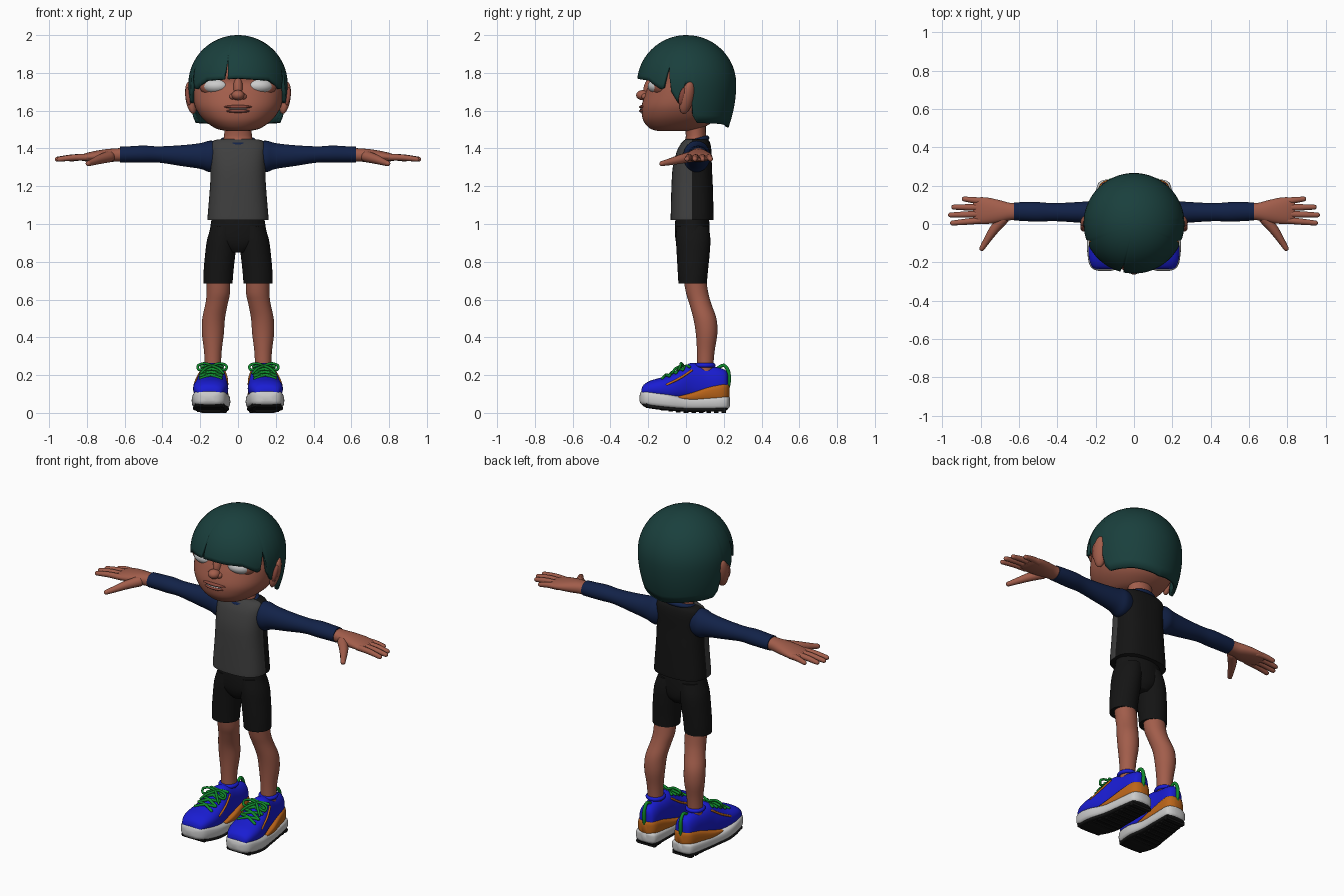
import bpy, bmesh
from math import sin, cos, pi, radians, copysign
from mathutils import Vector, Matrix, Euler

if "Cube" in bpy.data.objects:
    bpy.data.objects.remove(bpy.data.objects["Cube"])

COL = dict(skin=(.36, .11, .07), lip=(.25, .065, .045), hair=(.01, .05, .046), navy=(.006, .016, .065),
           grey=(.05, .05, .05), black=(.007, .007, .007), blue=(.01, .012, .65), green=(.005, .25, .025),
           orange=(.5, .13, .01), white=(.75, .75, .75))
MATS = {}


def mat(c):
    if c not in MATS:
        MATS[c] = bpy.data.materials.new(c)
        MATS[c].diffuse_color = (*COL[c], 1)
    return MATS[c]


def finish(name, bm, color, mirror=False, normals=True):
    if normals:
        bmesh.ops.recalc_face_normals(bm, faces=bm.faces)
    me = bpy.data.meshes.new(name)
    bm.to_mesh(me)
    bm.free()
    me.shade_smooth()
    me.set_sharp_from_angle(angle=radians(50))
    me.materials.append(mat(color))
    ob = bpy.data.objects.new(name, me)
    bpy.context.collection.objects.link(ob)
    if mirror:
        ob.modifiers.new("mirror", 'MIRROR')
    return ob


def smooth_path(pts, k=4, cyclic=False):
    """Catmull-Rom interpolation of points with any number of components."""
    n, out = len(pts), []
    get = (lambda i: pts[i % n]) if cyclic else (lambda i: pts[min(max(i, 0), n - 1)])
    for i in range(n if cyclic else n - 1):
        for s in range(k):
            t = s / k
            out.append([.5 * (2 * b + (c - a) * t + (2 * a - 5 * b + 4 * c - d) * t * t
                              + (3 * b - a - 3 * c + d) * t ** 3)
                        for a, b, c, d in zip(get(i - 1), get(i), get(i + 1), get(i + 2))])
    return out if cyclic else out + [list(pts[-1])]


def skin_rings(name, rings, color, mirror, cyclic=False):
    bm = bmesh.new()
    vs = [[bm.verts.new(p) for p in r] for r in rings]
    n = len(vs[0])
    for a, b in zip(vs, vs[1:] + ([vs[0]] if cyclic else [])):
        for i in range(n):
            bm.faces.new((a[i], a[(i + 1) % n], b[(i + 1) % n], b[i]))
    if not cyclic:
        bm.faces.new(vs[0])
        bm.faces.new(vs[-1])
    return finish(name, bm, color, mirror)


def loft(name, axis, secs, color, mirror=False, power=2.0, n=32):
    """Superellipse sections (position, centre u, centre v, radius u, radius v) along an axis."""
    rings = []
    for p, cu, cv, ru, rv in smooth_path(secs):
        ring = []
        for i in range(n):
            a = 2 * pi * i / n
            c, s = [copysign(abs(f) ** (2 / power), f) for f in (cos(a), sin(a))]
            co = [0, 0, 0]
            co[axis], co[(axis + 1) % 3], co[(axis + 2) % 3] = p, cu + ru * c, cv + rv * s
            ring.append(co)
        rings.append(ring)
    return skin_rings(name, rings, color, mirror)


def tube(name, pts, color, mirror=True, cyclic=False, n=10):
    """Round tube through (x, y, z, radius) points, with rounded ends."""
    path = [(Vector(p[:3]), p[3]) for p in smooth_path(pts, 4, cyclic)]
    m = len(path)
    tan = [(path[(i + 1) % m if cyclic else min(i + 1, m - 1)][0]
            - path[i - 1 if cyclic else max(i - 1, 0)][0]).normalized() for i in range(m)]
    steps = [(p, r, t) for (p, r), t in zip(path, tan)]
    if not cyclic:
        def cap(q, sign):
            p, r, t = q
            return [(p + t * sign * r * sin(radians(d)), r * cos(radians(d)), t) for d in (30, 60, 82)]
        steps = cap(steps[0], -1)[::-1] + steps + cap(steps[-1], 1)
    nrm, rings = steps[0][2].orthogonal().normalized(), []
    for p, r, t in steps:
        nrm = (nrm - t * nrm.dot(t)).normalized()
        b = t.cross(nrm)
        rings.append([p + (nrm * cos(2 * pi * i / n) + b * sin(2 * pi * i / n)) * r for i in range(n)])
    return skin_rings(name, rings, color, mirror, cyclic)


def ball(name, c, r, color, mirror=False, rot=(0, 0, 0)):
    bm = bmesh.new()
    M = Matrix.Translation(c) @ Euler(rot).to_matrix().to_4x4() @ Matrix.Diagonal((*r, 1))
    bmesh.ops.create_uvsphere(bm, u_segments=28, v_segments=18, radius=1, matrix=M)
    return finish(name, bm, color, mirror)


def by_depth(rows):
    """(z, half width, front y, back y) -> loft section"""
    return [(z, 0, (f + b) / 2, w, (b - f) / 2) for z, w, f, b in rows]


# Head and face
loft("head", 2, by_depth([(1.493, .06, -.15, .03), (1.505, .115, -.19, .08), (1.54, .168, -.222, .14),
     (1.58, .205, -.234, .17), (1.63, .23, -.234, .19), (1.70, .24, -.212, .205), (1.75, .24, -.193, .21),
     (1.81, .235, -.2, .215), (1.88, .19, -.16, .17), (1.94, .1, -.08, .09)]), "skin", power=2.15, n=48)
ball("eyelid", (.115, -.132, 1.732), (.09, .052, .058), "skin", True)
ball("eye", (.115, -.142, 1.73), (.075, .06, .043), "white", True, (0, 0, .2))
ball("nose", (0, -.228, 1.682), (.034, .036, .027), "skin")
ball("nostril", (.028, -.215, 1.675), (.018, .022, .017), "skin", True)
ball("nose_bridge", (0, -.19, 1.72), (.026, .034, .06), "skin", rot=(-.25, 0, 0))
ball("upper_lip", (0, -.222, 1.62), (.075, .026, .011), "lip")
ball("lower_lip", (0, -.222, 1.598), (.065, .026, .011), "lip")
ball("teeth", (0, -.222, 1.609), (.055, .023, .005), "white")
ball("ear", (.248, .005, 1.668), (.028, .038, .088), "skin", True, (-.15, .22, .45))
ball("ear_lobe_hollow", (.262, -.018, 1.675), (.016, .02, .05), "lip", True, (-.15, .22, .45))
loft("neck", 2, [(1.36, 0, .05, .1, .07), (1.43, 0, .05, .085, .06), (1.47, 0, .052, .073, .053),
     (1.56, 0, .045, .075, .06)], "skin")

# Hair cap whose lower edge varies around the head: fringe, slits, sideburns, ear gaps, nape
EDGE = [(0, 1.772), (40, 1.76), (58, 1.715), (62, 1.72), (68, 1.84), (72, 1.70), (80, 1.64), (84, 1.66),
        (88, 1.74), (94, 1.74), (98, 1.57), (104, 1.535), (140, 1.53), (180, 1.51)]


def edge_z(d):
    if d == -14:
        return 1.88
    d = abs(d)
    for (a, za), (b, zb) in zip(EDGE, EDGE[1:]):
        if d <= b:
            return za + (zb - za) * (d - a) / (b - a)


bm = bmesh.new()
top, cols, rows = bm.verts.new((0, .003, 2)), [], 20
for d in range(-180, 180, 2):
    col = []
    for j in range(1, rows + 1):
        z = 2 - (2 - edge_z(d)) * (j / rows) ** 1.8
        h = (z - 1.74) / .26
        s = .263 * ((1 - h * h) ** .5 if h > 0 else 1 - .2 * h * h)
        col.append(bm.verts.new((s * sin(radians(d)), .003 - s * cos(radians(d)), z)))
    cols.append(col)
for a, b in zip(cols, cols[1:] + cols[:1]):
    bm.faces.new((top, a[0], b[0]))
    for j in range(rows - 1):
        bm.faces.new((a[j], a[j + 1], b[j + 1], b[j]))
hair = finish("hair", bm, "hair", normals=False)
sol = hair.modifiers.new("thickness", 'SOLIDIFY')
sol.thickness, sol.offset = .018, -1

# Shirt: grey front, black back, navy collar and sleeves
shirt = loft("shirt", 2, by_depth([(1.02, .16, -.08, .145), (1.04, .161, -.081, .146), (1.2, .148, -.077, .142),
             (1.3, .145, -.07, .137), (1.38, .148, -.05, .135), (1.42, .145, -.03, .13),
             (1.443, .125, -.01, .12), (1.45, .08, .0, .1)]), "grey", power=2.6, n=48)
shirt.data.materials.append(mat("black"))
for f in shirt.data.polygons:
    f.material_index = int(f.center.y > .03)
tube("collar", [(.084 * cos(a), .047 + .064 * sin(a), 1.438 + .018 * sin(a), .013)
                for a in [2 * pi * i / 12 for i in range(12)]], "navy", False, True)
loft("sleeve", 0, [(.10, .055, 1.36, .06, .075), (.15, .057, 1.358, .072, .083), (.2, .06, 1.36, .062, .068),
     (.3, .061, 1.362, .053, .055), (.42, .062, 1.368, .047, .043), (.5, .063, 1.37, .051, .045),
     (.58, .065, 1.368, .049, .043), (.625, .065, 1.367, .047, .042)], "navy", True)

# Hands
loft("hand", 0, [(.6, .065, 1.367, .042, .036), (.65, .065, 1.365, .046, .035), (.7, .066, 1.362, .058, .034),
     (.76, .069, 1.358, .068, .028), (.81, .07, 1.353, .069, .021), (.84, .07, 1.35, .058, .011)],
     "skin", True, 2.2)
for nm, x0, y0, x1, y1 in (("index_finger", .79, .02, .947, .005), ("middle_finger", .8, .052, .957, .047),
                           ("ring_finger", .8, .086, .94, .088), ("little_finger", .78, .118, .885, .13)):
    tube(nm, [(x0, y0, 1.353, .018), ((x0 + x1) / 2, (y0 + y1) / 2, 1.352, .0165), (x1, y1, 1.343, .013)], "skin")
tube("thumb", [(.68, .03, 1.357, .03), (.73, -.03, 1.343, .025), (.77, -.09, 1.328, .018),
               (.793, -.127, 1.32, .014)], "skin")

# Shorts and legs
loft("shorts_hips", 2, [(.85, 0, .035, .05, .06), (.88, 0, .036, .11, .08), (.92, 0, .034, .155, .09),
     (.98, 0, .033, .147, .092), (1.04, 0, .033, .138, .088)], "black")
loft("shorts_leg", 2, [(.685, .106, .035, .077, .075), (.75, .103, .036, .079, .08), (.84, .094, .038, .08, .087),
     (.92, .083, .038, .08, .091), (.99, .07, .035, .07, .085)], "black", True)
loft("leg", 2, [(.15, .133, .1, .042, .042), (.25, .133, .102, .043, .043), (.33, .133, .105, .047, .047),
     (.42, .133, .109, .058, .057), (.5, .129, .1, .06, .061), (.58, .113, .075, .059, .058),
     (.64, .104, .058, .062, .059), (.74, .104, .042, .062, .06)], "skin", True)


# Shoes: sections (y, low z, high z, half width), splayed slightly outward at the toe
def cx(y):
    return .136 - .07 * y


def shoe_part(name, rows, color, power):
    loft(name, 1, [(y, (a + b) / 2, cx(y), (b - a) / 2, w) for y, a, b, w in rows], color, True, power)


SOLE = [(-.246, .062, .09, .025), (-.235, .045, .115, .06), (-.2, .032, .122, .086), (-.1, .02, .105, .102),
        (0, .014, .085, .089), (.1, .014, .085, .081), (.2, .016, .09, .07), (.225, .025, .085, .05),
        (.233, .035, .08, .02)]
shoe_part("midsole", SOLE, "white", 3.5)
shoe_part("outsole", [(y * .97, a - .008, a + .014, w * .94) for y, a, b, w in SOLE], "black", 4)
for k in range(11):
    y = -.2 + .04 * k
    lift = .027 * max(0, -y / .2) ** 1.3
    half = .078 if y < -.03 else .064
    shoe_part("tread", [(y - .012, lift, lift + .025, half), (y + .012, lift, lift + .025, half)], "black", 8)
shoe_part("shoe_upper", [(-.236, .09, .125, .04), (-.225, .08, .148, .065), (-.19, .08, .17, .083),
          (-.14, .07, .185, .092), (-.08, .06, .203, .09), (-.02, .06, .238, .08), (.03, .06, .265, .068),
          (.1, .06, .25, .06), (.17, .06, .24, .056), (.21, .07, .225, .045), (.223, .09, .2, .02)], "blue", 2.4)
shoe_part("heel_counter", [(-.04, .07, .09, .084), (.04, .06, .112, .083), (.12, .06, .142, .073),
          (.19, .06, .16, .062), (.218, .07, .155, .045), (.23, .08, .14, .02)], "orange", 3.5)
tube("ankle_sock", [(.133 + .043 * cos(a), .1 + .045 * sin(a), .252, .012)
                    for a in [2 * pi * i / 10 for i in range(10)]], "blue", True, True)
tube("heel_loop", [(cx(.2), .165, .235, .009), (cx(.2), .2, .252, .009), (cx(.2), .224, .22, .01),
                   (cx(.2), .227, .17, .011), (cx(.2), .222, .13, .009)], "green")
for s in (-1, 1):
    # Crossed laces, bow loops, loose ends and side trim
    for k in range(4):
        y, z = -.125 + .036 * k, .188 + .016 * k
        c = cx(y)
        tube("lace", [(c - .055 * s, y, z - .006, .008), (c, y + .018, z + .012, .008),
                      (c + .055 * s, y + .036, z + .008, .008)], "green")
    tube("lace_bow", [(.137 + dx * s, y, z, .007) for dx, y, z in
                      ((0, -.015, .25), (.04, -.025, .262), (.075, -.03, .25), (.07, -.04, .228),
                       (.035, -.04, .235), (0, -.02, .248))], "green")
    tube("lace_end", [(.137, -.02, .25, .007), (.137 + .035 * s, -.055, .235, .007),
                      (.137 + .06 * s, -.075, .21, .006)], "green")
    tube("side_trim", [(cx(-.1) + .086 * s, -.1, .15, .006), (cx(-.03) + .078 * s, -.03, .185, .006),
                       (cx(.03) + .06 * s, .03, .225, .006)], "orange")

for m in bpy.data.materials:
    if m.users and not m.is_grease_pencil:
        m.use_nodes = True
        m.node_tree.nodes["Principled BSDF"].inputs["Base Color"].default_value = m.diffuse_color
